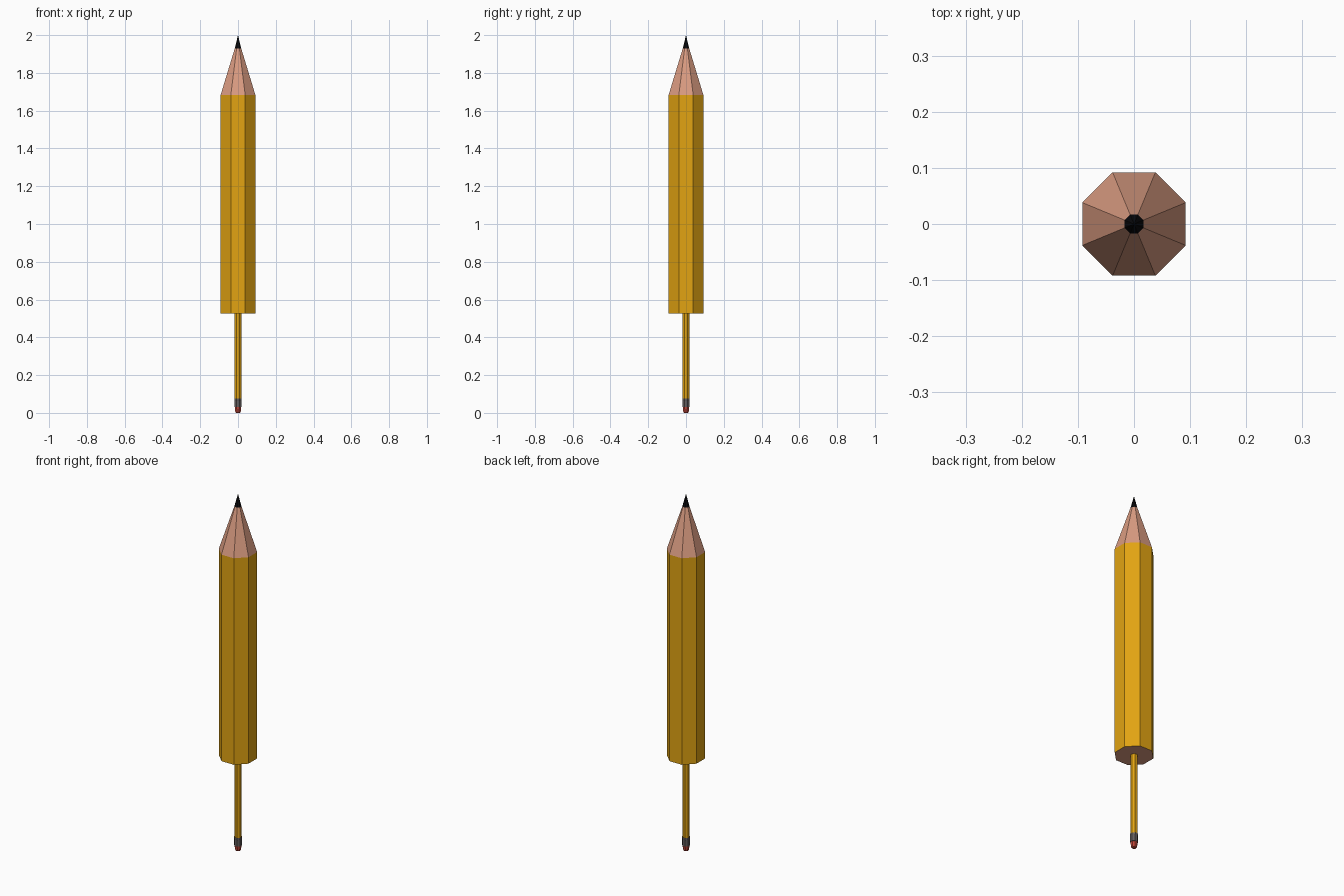
import bpy, bmesh, math

if "Cube" in bpy.data.objects:
    bpy.data.objects.remove(bpy.data.objects["Cube"])


def material(name, rgb):
    m = bpy.data.materials.new(name)
    m.diffuse_color = (*rgb, 1)
    m.use_nodes = True
    m.node_tree.nodes["Principled BSDF"].inputs["Base Color"].default_value = m.diffuse_color
    return m


yellow = material("yellow_paint", (0.76, 0.37, 0.006))
wood = material("bare_wood", (0.70, 0.33, 0.22))
black = material("black_graphite", (0.003, 0.003, 0.004))
grey = material("grey_metal", (0.13, 0.115, 0.115))
red = material("red_rubber", (0.52, 0.06, 0.04))


def prism(name, rings, mat, end_mat=None, sides=8):
    """Flat-sided stack of (apothem, z) rings, bottom to top, closed at both ends."""
    bm = bmesh.new()
    loops = []
    for a, z in rings:
        r = a / math.cos(math.pi / sides)
        if r == 0:
            loops.append([bm.verts.new((0, 0, z))] * sides)
            continue
        loops.append([bm.verts.new((r * math.cos((i + 0.5) * math.tau / sides),
                                    r * math.sin((i + 0.5) * math.tau / sides), z))
                      for i in range(sides)])
    for lo, hi in zip(loops, loops[1:]):
        for i in range(sides):
            j = (i + 1) % sides
            bm.faces.new(list(dict.fromkeys((lo[i], lo[j], hi[j], hi[i]))))
    for loop in (loops[0][::-1], loops[-1]):
        if loop[0] is not loop[1]:
            bm.faces.new(loop).material_index = 1 if end_mat else 0
    bmesh.ops.recalc_face_normals(bm, faces=bm.faces)
    me = bpy.data.meshes.new(name)
    bm.to_mesh(me)
    bm.free()
    me.materials.append(mat)
    if end_mat:
        me.materials.append(end_mat)
    ob = bpy.data.objects.new(name, me)
    bpy.context.collection.objects.link(ob)
    return ob


# Thick painted shaft with bare wood ends
prism("thick_shaft", [(0.092, 0.525), (0.092, 1.683)], yellow, wood)
# Sharpened wood cone and graphite point
prism("wood_cone", [(0.092, 1.683), (0.017, 1.93)], wood)
prism("graphite_point", [(0.017, 1.93), (0, 2.0)], black)
# Thin painted stem below
prism("thin_stem", [(0.0175, 0.075), (0.0175, 0.53)], yellow)
# Metal band with a slightly raised rim, and the eraser
prism("metal_band", [(0.0185, 0.03), (0.0185, 0.065), (0.0195, 0.068), (0.0195, 0.077)], grey)
prism("eraser", [(0.011, 0.0), (0.0145, 0.006), (0.017, 0.032)], red)
